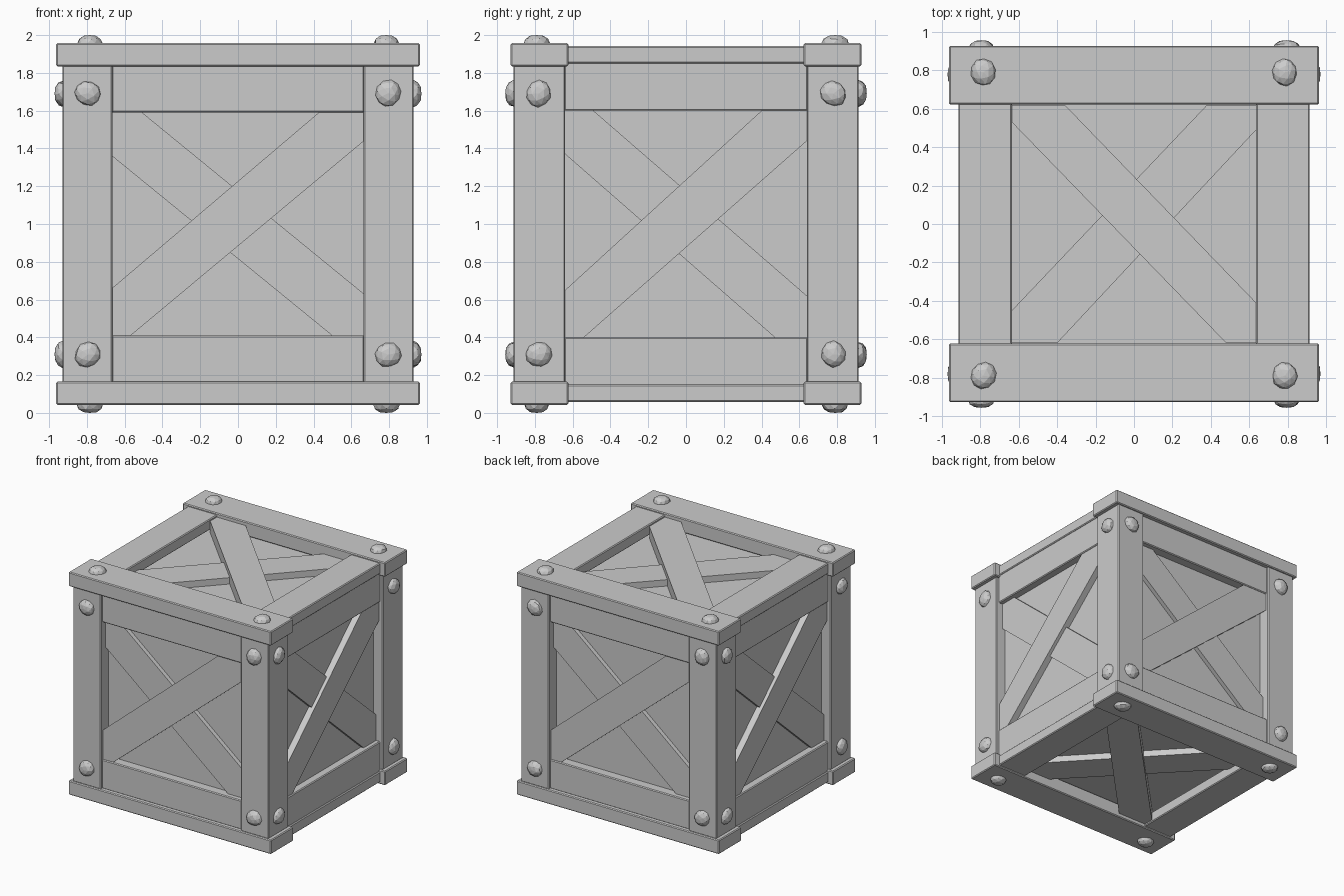
import bpy, bmesh, math, random
from mathutils import Matrix, Vector

if "Cube" in bpy.data.objects:
    bpy.data.objects.remove(bpy.data.objects["Cube"])

random.seed(4)
mat = bpy.data.materials.new("plain grey")
mat.diffuse_color = (0.6, 0.6, 0.6, 1)
mat.use_nodes = True
mat.node_tree.nodes["Principled BSDF"].inputs["Base Color"].default_value = mat.diffuse_color
LIFT = Matrix.Translation((0, 0, 1))        # parts are laid out around the crate centre


def finish(name, bm, matrix=Matrix(), bevel=0.0):
    bm.transform(LIFT @ matrix)
    bmesh.ops.recalc_face_normals(bm, faces=bm.faces)
    me = bpy.data.meshes.new(name)
    bm.to_mesh(me)
    bm.free()
    me.materials.append(mat)
    ob = bpy.data.objects.new(name, me)
    bpy.context.collection.objects.link(ob)
    if bevel:
        mod = ob.modifiers.new("soft edges", 'BEVEL')
        mod.width, mod.segments = bevel, 1
    return ob


def box(name, lo, hi, matrix=Matrix(), bevel=0.007):
    lo, hi = Vector(lo), Vector(hi)
    bm = bmesh.new()
    bmesh.ops.create_cube(bm, size=1)
    bm.transform(Matrix.Translation((lo + hi) / 2) @ Matrix.Diagonal((*(hi - lo), 1)))
    finish(name, bm, matrix, bevel)


def slab(name, outline, d0, d1, matrix):
    bm = bmesh.new()
    f = bm.faces.new([bm.verts.new((u, v, d0)) for u, v in outline])
    ext = bmesh.ops.extrude_face_region(bm, geom=[f])["geom"]
    for vert in ext:
        if isinstance(vert, bmesh.types.BMVert):
            vert.co.z = d1
    finish(name, bm, matrix)


def rising(w, h, bottom, right, top, left):
    return [(bottom, -h), (w, right), (w, h), (top, h), (-w, left), (-w, -h)]


def falling(w, h, bottom, right, top, left):
    return [(-w, left), (bottom, -h), (w, -h), (w, right), (top, h), (-w, h)]


def rivet(u, v, d, matrix):
    # flattened, slightly irregular faceted stud
    bm = bmesh.new()
    bmesh.ops.create_icosphere(bm, subdivisions=2, radius=1)
    for vert in bm.verts:
        k = random.uniform(0.95, 1.05)
        vert.co.x *= k
        vert.co.y *= k
        vert.co.z = min(vert.co.z, 0.93) / 0.93
    place = (Matrix.Translation((u, v, d)) @ Matrix.Rotation(random.uniform(0, 6.28), 4, 'Z')
             @ Matrix.Diagonal((0.071, 0.065, 0.043, 1)))
    finish("rivet", bm, matrix @ place)


def frame(u, v, n):
    return Matrix((u, v, n)).transposed().to_4x4()


X, Y, Z = Vector((1, 0, 0)), Vector((0, 1, 0)), Vector((0, 0, 1))
TURN_Z = Matrix.Rotation(math.pi, 4, 'Z')
TURN_X = Matrix.Rotation(math.pi, 4, 'X')
front, side, top = frame(X, Z, -Y), frame(Y, Z, X), frame(X, Y, Z)

# inner panels
box("inner_panels", (-0.84, -0.81, -0.825), (0.84, 0.81, 0.825), bevel=0)

for sx in (-1, 1):
    for sy in (-1, 1):
        # corner posts
        a, b = sorted((sx * 0.665, sx * 0.93)), sorted((sy * 0.64, sy * 0.914))
        box("corner_post", (a[0], b[0], -0.84), (a[1], b[1], 0.84))
for s in (-1, 1):
    for t in (-1, 1):
        # long beams along x at top and bottom
        b, c = sorted((s * 0.622, s * 0.928)), sorted((t * 0.835, t * 0.957))
        box("edge_beam", (-0.963, b[0], c[0]), (0.963, b[1], c[1]))
        # rails between the beams
        a, c = sorted((s * 0.635, s * 0.915)), sorted((t * 0.85, t * 0.942))
        box("end_rail", (a[0], -0.63, c[0]), (a[1], 0.63, c[1]))

# front and back
for m in (front, TURN_Z @ front):
    for t in (-1, 1):
        c = sorted((t * 0.59, t * 0.84))
        box("front_rail", (-0.67, c[0], 0.7), (0.67, c[1], 0.892), m)
    slab("front_brace", rising(0.667, 0.592, -0.57, 0.44, 0.43, -0.34), 0.8, 0.883, m)
    slab("under_brace", falling(0.667, 0.592, 0.5, -0.37, -0.51, 0.36), 0.8, 0.847, m)

# left and right
for m in (side, TURN_Z @ side):
    for t in (-1, 1):
        c = sorted((t * 0.6, t * 0.86))
        box("side_rail", (-0.645, c[0], 0.7), (0.645, c[1], 0.905), m)
    slab("side_brace", rising(0.64, 0.6, -0.54, 0.44, 0.4, -0.35), 0.83, 0.895, m)
    slab("under_brace", falling(0.64, 0.6, 0.47, -0.38, -0.49, 0.37), 0.83, 0.866, m)

# top and bottom
for m in (top, TURN_X @ top):
    slab("top_brace", falling(0.636, 0.62, 0.48, -0.41, -0.36, 0.53), 0.81, 0.925, m)
    slab("under_brace", rising(0.636, 0.62, -0.4, 0.49, 0.38, -0.45), 0.81, 0.88, m)

# rivets on every face corner
for m, u, v, d in ((front, 0.795, 0.692, 0.914), (side, 0.78, 0.69, 0.928),
                   (top, 0.785, 0.79, 0.957)):
    for turn in (Matrix(), TURN_X if m is top else TURN_Z):
        for su in (-1, 1):
            for sv in (-1, 1):
                rivet(su * u, sv * v, d, turn @ m)
